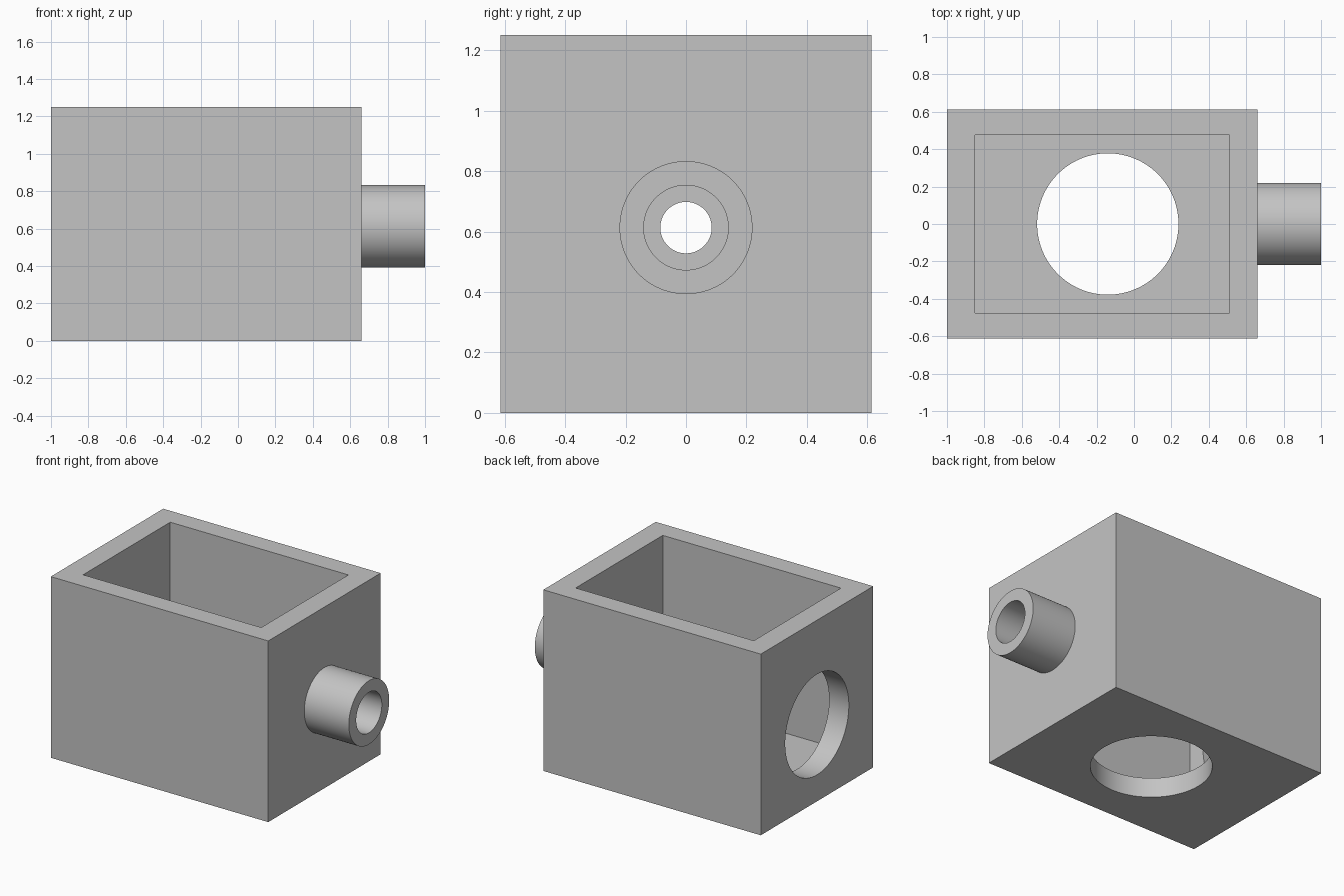
import bpy
import bmesh
from math import radians, tau
from mathutils import Matrix

cube = bpy.data.objects.get("Cube")
if cube:
    bpy.data.objects.remove(cube, do_unlink=True)

grey = bpy.data.materials.new("plain_grey")
grey.use_nodes = True
grey.diffuse_color = (0.55, 0.55, 0.55, 1)
grey.node_tree.nodes["Principled BSDF"].inputs["Base Color"].default_value = grey.diffuse_color


def make_object(name, bm):
    bmesh.ops.recalc_face_normals(bm, faces=bm.faces)
    mesh = bpy.data.meshes.new(name)
    bm.to_mesh(mesh)
    bm.free()
    mesh.materials.append(grey)
    obj = bpy.data.objects.new(name, mesh)
    bpy.context.collection.objects.link(obj)
    return obj


def box(name, low, high):
    bm = bmesh.new()
    size = [b - a for a, b in zip(low, high)]
    centre = [(a + b) / 2 for a, b in zip(low, high)]
    matrix = Matrix.Translation(centre) @ Matrix.Diagonal((*size, 1))
    bmesh.ops.create_cube(bm, size=1, matrix=matrix)
    return make_object(name, bm)


def cylinder(name, centre, radius, depth, axis):
    bm = bmesh.new()
    turn = Matrix.Rotation(radians(90), 4, "Y") if axis == "X" else Matrix()
    bmesh.ops.create_cone(bm, cap_ends=True, segments=96, radius1=radius, radius2=radius,
                          depth=depth, matrix=Matrix.Translation(centre) @ turn)
    return make_object(name, bm)


def cut(target, cutter):
    mod = target.modifiers.new("cut", "BOOLEAN")
    mod.operation = "DIFFERENCE"
    mod.solver = "EXACT"
    mod.object = cutter
    bpy.context.view_layer.objects.active = target
    bpy.ops.object.modifier_apply(modifier=mod.name)
    bpy.data.objects.remove(cutter, do_unlink=True)


def shade(obj):
    bpy.ops.object.select_all(action="DESELECT")
    obj.select_set(True)
    bpy.context.view_layer.objects.active = obj
    bpy.ops.object.shade_smooth_by_angle(angle=radians(30))


# Open-topped housing with a floor hole, a large end hole and a small outlet
wall_x = 0.66
outlet_z = 0.613
housing = box("housing", (-1, -0.613, 0), (wall_x, 0.613, 1.25))
cut(housing, box("cavity", (-0.85, -0.475, 0.136), (0.51, 0.475, 1.5)))
cut(housing, cylinder("floor_hole", (-0.14, 0, 0), 0.378, 0.5, "Z"))
cut(housing, cylinder("end_hole", (-1, 0, 0.53), 0.347, 0.5, "X"))
cut(housing, cylinder("outlet_hole", (wall_x, 0, outlet_z), 0.085, 0.5, "X"))
shade(housing)

# Outlet pipe, a revolved profile left open where it meets the wall
bm = bmesh.new()
profile = [(wall_x, 0.14), (1, 0.14), (1, 0.22), (wall_x, 0.22)]
verts = [bm.verts.new((x, 0, outlet_z + r)) for x, r in profile]
edges = [bm.edges.new(pair) for pair in zip(verts, verts[1:])]
bmesh.ops.spin(bm, geom=verts + edges, cent=(0, 0, outlet_z), axis=(1, 0, 0),
               angle=tau, steps=96)
bmesh.ops.remove_doubles(bm, verts=bm.verts, dist=0.0001)
pipe = make_object("outlet_pipe", bm)
# Make sure the front ring faces outward
ring = next(p for p in pipe.data.polygons if abs(p.normal.x) > 0.9)
if ring.normal.x < 0:
    pipe.data.flip_normals()
shade(pipe)
